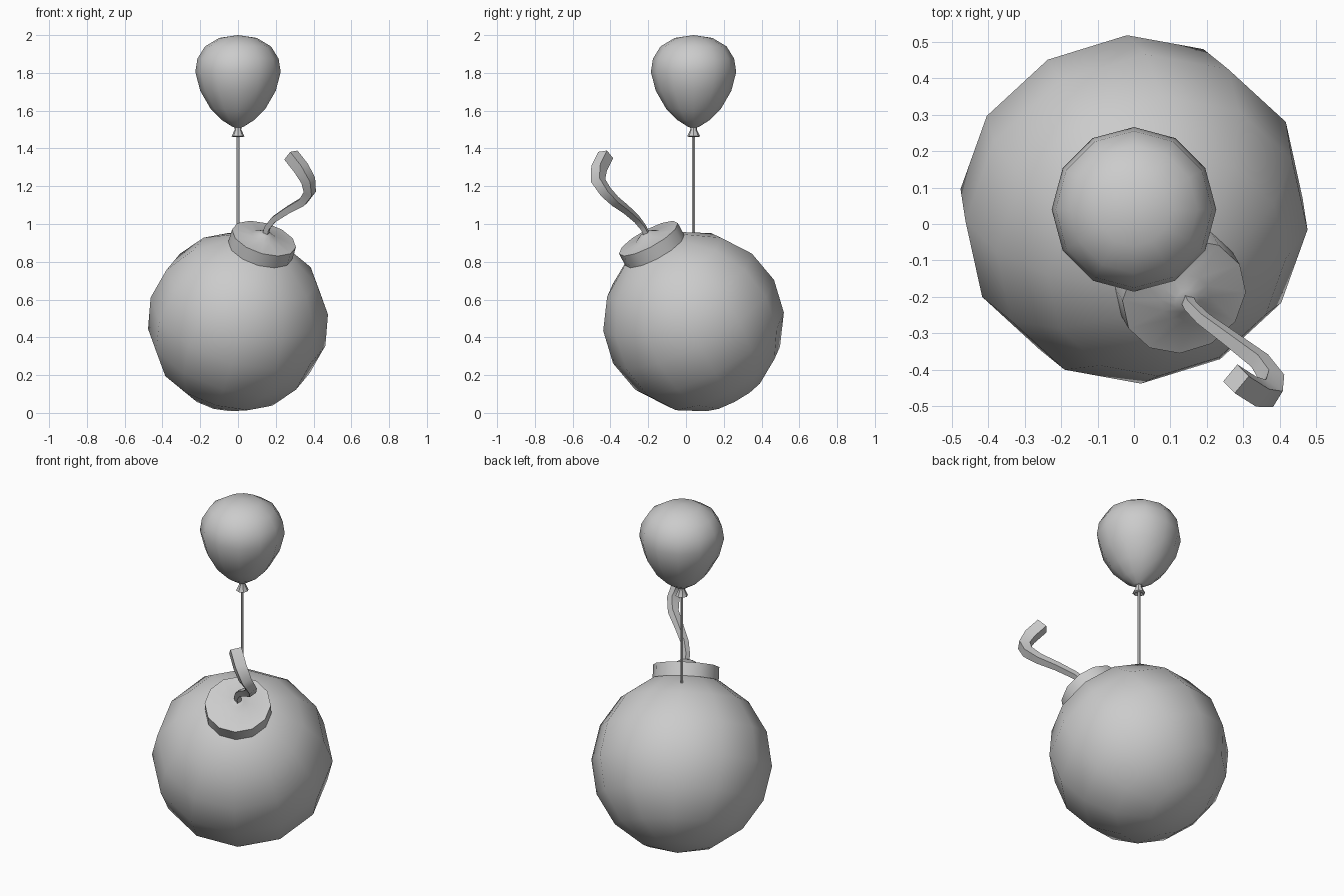
import bpy, math
from mathutils import Vector

if "Cube" in bpy.data.objects:
    bpy.data.objects.remove(bpy.data.objects["Cube"])

CX, CY, CZ = 0.0, 0.04, 0.483
CENTRE = Vector((CX, CY, CZ))
AXIS = Vector((0.265, -0.46, 0.848)).normalized()   # direction the cap points
TILT = AXIS.to_track_quat('Z', 'Y')


def smooth(obj, angle):
    bpy.ops.object.select_all(action='DESELECT')
    obj.select_set(True)
    bpy.context.view_layer.objects.active = obj
    bpy.ops.object.shade_smooth_by_angle(angle=math.radians(angle))


def lathe(name, profile, sides, location, rotation=None, angle=40, phase=0.0):
    """Revolve (radius, height) points round z; radius 0 makes a pole."""
    verts, faces, rings = [], [], []
    for r, z in profile:
        n = 1 if r == 0 else sides
        rings.append(range(len(verts), len(verts) + n))
        for i in range(n):
            a = phase + 2 * math.pi * i / sides
            verts.append((r * math.cos(a), r * math.sin(a), z))
    for a, b in zip(rings, rings[1:]):
        for i in range(sides):
            j = (i + 1) % sides
            quad = [a[i % len(a)], a[j % len(a)], b[j % len(b)], b[i % len(b)]]
            faces.append(list(dict.fromkeys(quad)))
    mesh = bpy.data.meshes.new(name)
    mesh.from_pydata(verts, [], faces)
    obj = bpy.data.objects.new(name, mesh)
    bpy.context.collection.objects.link(obj)
    obj.location = location
    if rotation:
        obj.rotation_mode = 'QUATERNION'
        obj.rotation_quaternion = rotation
    smooth(obj, angle)
    return obj


# Round bomb body, its poles along the cap axis
R, RINGS = 0.481, 8
body = [(0 if i in (0, RINGS) else R * math.sin(math.pi * i / RINGS),
         -R * math.cos(math.pi * i / RINGS)) for i in range(RINGS + 1)]
lathe("bomb_body", body, 12, CENTRE, TILT, 60)

# Collar with a low mound where the fuse leaves it
lathe("bomb_cap", [(0, 0.42), (0.176, 0.43), (0.176, 0.52), (0.07, 0.53),
                   (0.035, 0.55), (0, 0.557)], 12, CENTRE, TILT, 40)

# Fuse: square section, widening towards the tip
path = [(0.145, -0.205, 0.94, 0.45), (0.155, -0.225, 0.98, 0.45),
        (0.19, -0.26, 1.025, 0.5), (0.265, -0.315, 1.075, 0.57),
        (0.345, -0.375, 1.12, 0.68), (0.38, -0.425, 1.17, 0.8),
        (0.372, -0.465, 1.23, 0.92), (0.335, -0.46, 1.295, 1.0),
        (0.28, -0.425, 1.365, 1.0)]
curve = bpy.data.curves.new("fuse", 'CURVE')
curve.dimensions = '3D'
curve.bevel_depth = 0.043
curve.bevel_resolution = 0
curve.use_fill_caps = True
spline = curve.splines.new('POLY')
spline.points.add(len(path) - 1)
for p, (x, y, z, r) in zip(spline.points, path):
    p.co, p.radius = (x, y, z, 1), r
fuse = bpy.data.objects.new("fuse", curve)
bpy.context.collection.objects.link(fuse)
bpy.ops.object.select_all(action='DESELECT')
fuse.select_set(True)
bpy.context.view_layer.objects.active = fuse
bpy.ops.object.convert(target='MESH')
smooth(bpy.context.object, 40)

# Balloon, its tied neck and its string
lathe("balloon", [(0, 1.505), (0.03, 1.515), (0.085, 1.55), (0.145, 1.61),
                  (0.2, 1.705), (0.226, 1.805), (0.215, 1.875), (0.175, 1.94),
                  (0.1, 1.985), (0, 2.0)], 12, (CX, CY, 0), None, 60)
lathe("balloon_knot", [(0.018, 1.515), (0.017, 1.5), (0.034, 1.465),
                       (0.024, 1.46), (0, 1.485)], 8, (CX, CY, 0), None, 40)
lathe("string", [(0, 0.94), (0.008, 0.94), (0.008, 1.49), (0, 1.49)],
      6, (CX, CY, 0), None, 40)
